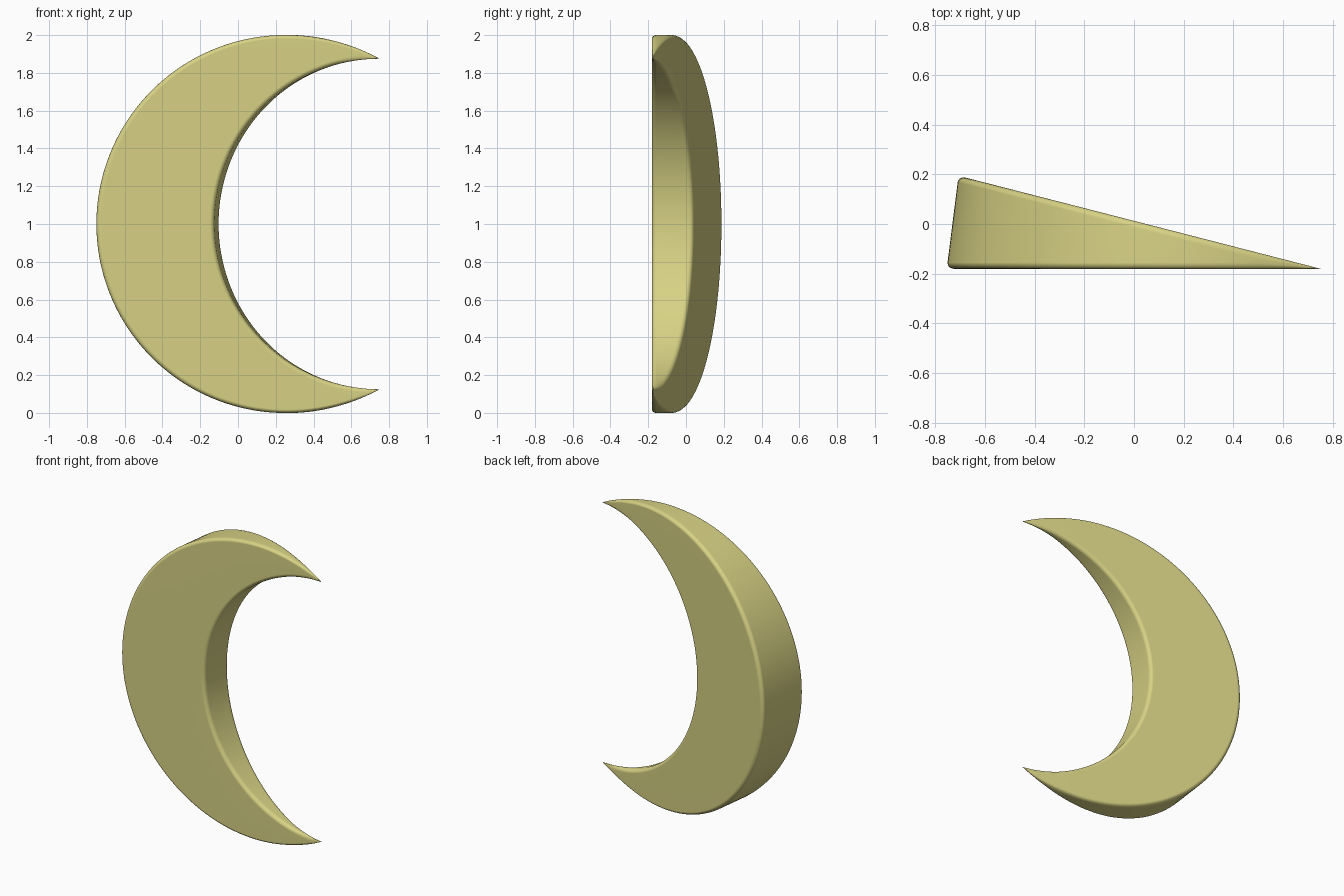
import bpy
import bmesh
from math import sin, cos, pi, radians

cube = bpy.data.objects.get("Cube")
if cube:
    bpy.data.objects.remove(cube, do_unlink=True)

TIP_X, FRONT_Y, MID_Z = 0.75, -0.18, 1.0
SWEEP = radians(14.4)      # wedge angle around the upright axis through both tips
BEVEL = 0.025
STATIONS = 120
ROUND_STEPS = 5

# Pale yellow material
mat = bpy.data.materials.new("pale_yellow")
mat.use_nodes = True
colour = (0.68, 0.64, 0.23, 1)
mat.diffuse_color = colour
bsdf = mat.node_tree.nodes["Principled BSDF"]
bsdf.inputs["Base Color"].default_value = colour
bsdf.inputs["Roughness"].default_value = 0.6


def crescent_pair(u):
    """Outer and inner outline points (x, z); u runs from -1 to 1, tip to tip."""
    a = pi + u * radians(119.74)
    radius = 1 + 0.008 * u ** 8
    outer = (0.25 + radius * cos(a), MID_Z + radius * sin(a))
    b = pi + u * pi / 2
    inner = (TIP_X + 0.875 * cos(b), MID_Z + 0.875 * sin(b))
    return outer, inner


def section(u):
    """Rounded cross-section, swept around the tip axis."""
    (ox, oz), (ix, iz) = crescent_pair(u)
    width = max(((ox - ix) ** 2 + (oz - iz) ** 2) ** 0.5, 1e-5)
    inset = min(BEVEL / width, 0.4)
    points = []
    for k, (side, back) in enumerate([(1, 1), (0, 1), (0, 0), (1, 0)]):
        reach = max(TIP_X - (ix if side else ox), 1e-4)
        turn = min(BEVEL / reach, 0.4 * SWEEP)
        f0 = 1 - inset if side else inset
        t0 = SWEEP - turn if back else turn
        for s in range(ROUND_STEPS + 1):
            c = (k + s / ROUND_STEPS) * pi / 2
            f = f0 + inset * cos(c)
            t = t0 + turn * sin(c)
            r = TIP_X - (ox + (ix - ox) * f)
            points.append((TIP_X - r * cos(t), FRONT_Y + r * sin(t), oz + (iz - oz) * f))
    return points


# Crescent wedge: bridge the sections from one tip to the other
bm = bmesh.new()
rings = [[bm.verts.new(p) for p in section(2 * i / STATIONS - 1)] for i in range(STATIONS + 1)]
for ring, nxt in zip(rings, rings[1:]):
    for j in range(len(ring)):
        n = (j + 1) % len(ring)
        bm.faces.new((ring[j], ring[n], nxt[n], nxt[j]))
bmesh.ops.remove_doubles(bm, verts=bm.verts, dist=0.0002)
bmesh.ops.recalc_face_normals(bm, faces=bm.faces)

mesh = bpy.data.meshes.new("crescent_moon")
bm.to_mesh(mesh)
bm.free()
mesh.materials.append(mat)
moon = bpy.data.objects.new("crescent_moon", mesh)
bpy.context.collection.objects.link(moon)

# Smooth rounded edges while the broad faces stay flat
bpy.ops.object.select_all(action="DESELECT")
moon.select_set(True)
bpy.context.view_layer.objects.active = moon
bpy.ops.object.shade_smooth_by_angle(angle=radians(50))
moon.modifiers.new("even_shading", "WEIGHTED_NORMAL").keep_sharp = True
